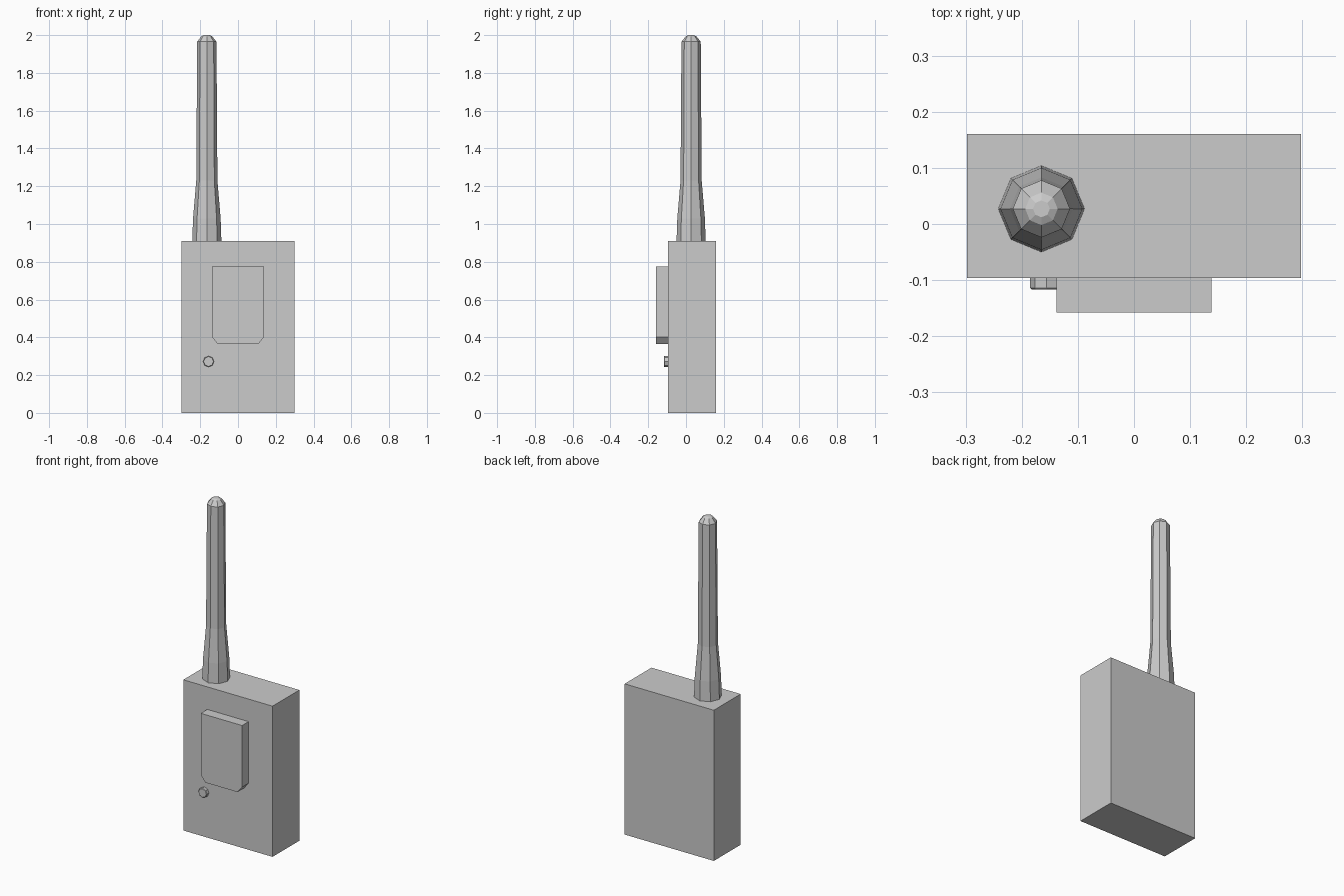
import bpy, bmesh
from math import cos, sin, tau
from mathutils import Matrix

if "Cube" in bpy.data.objects:
    bpy.data.objects.remove(bpy.data.objects["Cube"])


def make_object(name, bm):
    bmesh.ops.recalc_face_normals(bm, faces=bm.faces)
    mesh = bpy.data.meshes.new(name)
    bm.to_mesh(mesh)
    bm.free()
    obj = bpy.data.objects.new(name, mesh)
    bpy.context.collection.objects.link(obj)
    return obj


def extruded_profile(name, points, y_front, y_back):
    """Extrude an outline in x, z along y."""
    bm = bmesh.new()
    face = bm.faces.new([bm.verts.new((x, y_front, z)) for x, z in points])
    new = bmesh.ops.extrude_face_region(bm, geom=[face], use_keep_orig=True)["geom"]
    for v in new:
        if isinstance(v, bmesh.types.BMVert):
            v.co.y = y_back
    return make_object(name, bm)


def lathe(name, rings, matrix, sides=8):
    """Stack of (radius, height) rings along local z, capped at both ends."""
    bm = bmesh.new()
    loops = [[bm.verts.new((r * cos(i * tau / sides), r * sin(i * tau / sides), h))
              for i in range(sides)] for r, h in rings]
    for a, b in zip(loops, loops[1:]):
        for i in range(sides):
            j = (i + 1) % sides
            bm.faces.new((a[i], a[j], b[j], b[i]))
    bm.faces.new(loops[0])
    bm.faces.new(loops[-1])
    bm.transform(matrix)
    return make_object(name, bm)


# Main case
extruded_profile("case", [(-0.298, 0), (0.298, 0), (0.298, 0.91), (-0.298, 0.91)],
                 -0.096, 0.16)

# Raised front panel with clipped lower corners
extruded_profile("front_panel",
                 [(-0.107, 0.364), (0.107, 0.364), (0.138, 0.402),
                  (0.138, 0.774), (-0.138, 0.774), (-0.138, 0.402)],
                 -0.158, -0.096)

# Small round button facing forward
lathe("button", [(0.029, 0), (0.029, 0.018), (0.026, 0.021)],
      Matrix.Translation((-0.156, -0.096, 0.272)) @ Matrix.Rotation(tau / 4, 4, 'X'))

# Tapered antenna with a rounded tip
lathe("antenna",
      [(0.077, 0.91), (0.073, 1.03), (0.056, 1.23), (0.051, 1.965),
       (0.029, 1.993), (0.015, 2.0)],
      Matrix.Translation((-0.165, 0.027, 0)))
